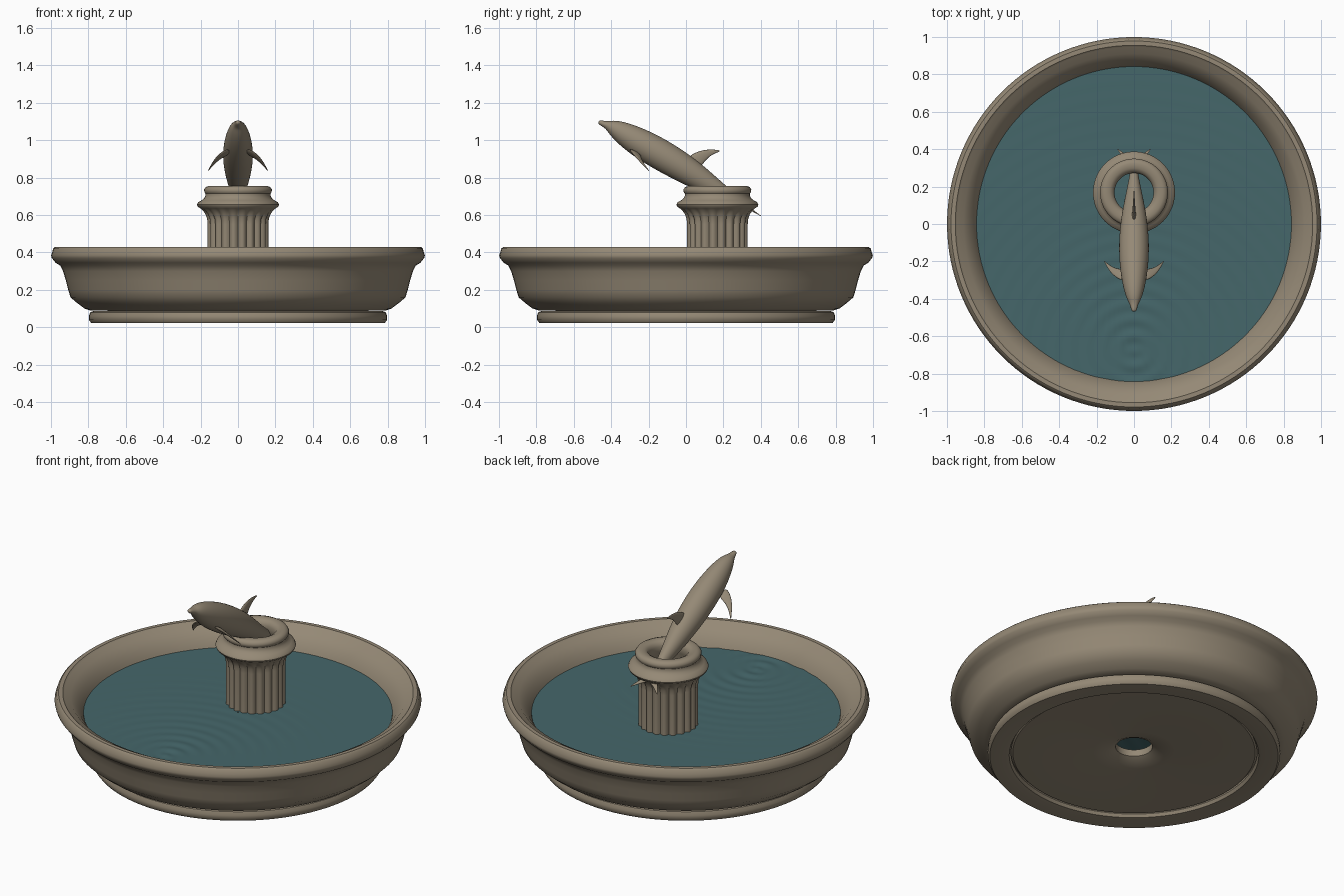
import bpy, bmesh, math
from mathutils import Vector

if "Cube" in bpy.data.objects:
    bpy.data.objects.remove(bpy.data.objects["Cube"], do_unlink=True)


def material(name, rgb):
    m = bpy.data.materials.new(name)
    m.use_nodes = True
    m.diffuse_color = (*rgb, 1)
    bsdf = m.node_tree.nodes["Principled BSDF"]
    bsdf.inputs["Base Color"].default_value = (*rgb, 1)
    bsdf.inputs["Roughness"].default_value = 0.8
    return m


STONE = material("weathered stone", (0.30, 0.25, 0.18))
WATER = material("teal water", (0.06, 0.135, 0.145))


def finish(name, bm, mat, angle=40, subdivide=0, mirror=False):
    """Turn the bmesh into a shaded object."""
    bmesh.ops.recalc_face_normals(bm, faces=bm.faces)
    mesh = bpy.data.meshes.new(name)
    bm.to_mesh(mesh)
    bm.free()
    obj = bpy.data.objects.new(name, mesh)
    bpy.context.collection.objects.link(obj)
    mesh.materials.append(mat)
    bpy.ops.object.select_all(action="DESELECT")
    obj.select_set(True)
    bpy.context.view_layer.objects.active = obj
    bpy.ops.object.shade_smooth_by_angle(angle=math.radians(angle))
    if mirror:
        mod = obj.modifiers.new("mirror", "MIRROR")
        mod.use_mirror_merge = False
    if subdivide:
        mod = obj.modifiers.new("rounding", "SUBSURF")
        mod.levels = mod.render_levels = subdivide
    return obj


def bridge(bm, a, b):
    n = len(a)
    for i in range(n):
        bm.faces.new((a[i], a[(i + 1) % n], b[(i + 1) % n], b[i]))


def loft(name, rings, mat, closed=False, caps=False, **options):
    """Skin a list of point rings."""
    bm = bmesh.new()
    loops = [[bm.verts.new(p) for p in ring] for ring in rings]
    for a, b in zip(loops, loops[1:]):
        bridge(bm, a, b)
    if closed:
        bridge(bm, loops[-1], loops[0])
    if caps:
        bm.faces.new(loops[0])
        bm.faces.new(loops[-1])
    return finish(name, bm, mat, **options)


def lathe(name, profile, mat, y=0, sides=128, flutes=0, **options):
    """Spin (radius, height, flute depth) points around a vertical axis."""
    rings = []
    for r, z, *depth in profile:
        d = depth[0] if depth else 0
        ring = []
        for i in range(sides):
            a = math.tau * i / sides
            rr = r - d * (1 - abs(math.sin(a * flutes / 2)))
            ring.append((rr * math.cos(a), y + rr * math.sin(a), z))
        rings.append(ring)
    return loft(name, rings, mat, **options)


# Basin: bowl shell with rolled rim, and floor with a drain hole
lathe("basin", [
    (0.10, 0.08), (0.14, 0.06), (0.22, 0.05), (0.66, 0.045), (0.70, 0.09),
    (0.79, 0.09), (0.82, 0.10), (0.86, 0.13), (0.895, 0.16), (0.907, 0.20),
    (0.92, 0.25), (0.935, 0.30), (0.95, 0.33), (0.975, 0.345), (0.995, 0.37),
    (0.999, 0.385), (0.993, 0.40), (0.988, 0.42), (0.978, 0.429),
    (0.955, 0.429), (0.945, 0.42), (0.91, 0.405), (0.87, 0.36),
    (0.845, 0.32), (0.82, 0.25), (0.74, 0.16), (0.10, 0.12)],
    STONE, closed=True)

# Foot ring under the bowl
lathe("foot_ring", [
    (0.67, 0.045), (0.68, 0.028), (0.70, 0.024), (0.785, 0.024), (0.797, 0.04),
    (0.797, 0.06), (0.79, 0.08), (0.77, 0.088), (0.68, 0.088)],
    STONE, closed=True)


# Water sheet with ripples spreading from one point
def ripple(x, y):
    d = math.hypot(x, y + 0.68)
    return 0.31 + 0.004 * math.cos(d * math.tau / 0.085) * math.exp(-d * 2.8)


def build_water(radius=0.85, rings=72, sides=144):
    loops = []
    for k in range(rings + 1):
        r = max(radius * k / rings, 0.002)
        pts = [(r * math.cos(math.tau * i / sides), r * math.sin(math.tau * i / sides))
               for i in range(sides)]
        loops.append([(x, y, ripple(x, y)) for x, y in pts])
    water = loft("water", loops, WATER)
    if water.data.polygons[0].normal.z < 0:
        water.data.flip_normals()


build_water()

# Hollow fluted column with flared collar and rolled lip
COLUMN_Y = 0.168
lathe("column", [
    (0.164, 0.29, 0.016), (0.164, 0.55, 0.016), (0.167, 0.58, 0.014),
    (0.176, 0.605, 0.01), (0.19, 0.625, 0.004), (0.20, 0.635), (0.215, 0.645),
    (0.219, 0.655), (0.213, 0.668), (0.195, 0.678), (0.18, 0.69),
    (0.173, 0.705), (0.173, 0.714), (0.18, 0.722), (0.181, 0.737),
    (0.172, 0.75), (0.155, 0.756), (0.13, 0.754), (0.113, 0.745),
    (0.104, 0.725), (0.104, 0.69), (0.12, 0.66), (0.12, 0.29)],
    STONE, y=COLUMN_Y, sides=160, flutes=20, closed=True)

# Dolphin body: oval sections (y, z, half height, half width) along its spine
SPINE = [
    (-0.468, 1.098, 0.008, 0.010), (-0.455, 1.093, 0.014, 0.016),
    (-0.425, 1.082, 0.020, 0.024), (-0.405, 1.076, 0.034, 0.036),
    (-0.36, 1.052, 0.056, 0.053), (-0.28, 1.005, 0.076, 0.071),
    (-0.17, 0.943, 0.086, 0.083), (-0.04, 0.867, 0.082, 0.080),
    (0.08, 0.792, 0.066, 0.062), (0.18, 0.726, 0.046, 0.040),
    (0.26, 0.680, 0.030, 0.024), (0.34, 0.632, 0.014, 0.014)]


def body_rings(sides=16):
    rings = []
    for i, (y, z, h, w) in enumerate(SPINE):
        a, b = SPINE[max(i - 1, 0)], SPINE[min(i + 1, len(SPINE) - 1)]
        along = Vector((0, b[0] - a[0], b[1] - a[1])).normalized()
        up = Vector((0, -along.z, along.y))
        rings.append([Vector((0, y, z)) + up * h * math.sin(math.tau * k / sides)
                      + Vector((w * math.cos(math.tau * k / sides), 0, 0))
                      for k in range(sides)])
    return rings


loft("dolphin_body", body_rings(), STONE, caps=True, angle=180, subdivide=2)


# Fins: lens-shaped sections between a leading and a trailing edge
def fin(name, sections, normal, mirror=False):
    n = Vector(normal).normalized()
    rings = []
    for lead, trail, thick in sections:
        lead, trail = Vector(lead), Vector(trail)
        mid = lead.lerp(trail, 0.4)
        rings.append([lead, mid + n * thick, trail, mid - n * thick])
    loft(name, rings, STONE, caps=True, angle=180, subdivide=2, mirror=mirror)


fin("dorsal_fin", [
    ((0, -0.03, 0.90), (0, 0.10, 0.83), 0.018),
    ((0, 0.02, 0.935), (0, 0.115, 0.87), 0.014),
    ((0, 0.08, 0.955), (0, 0.135, 0.902), 0.009),
    ((0, 0.14, 0.956), (0, 0.16, 0.925), 0.005),
    ((0, 0.185, 0.946), (0, 0.182, 0.938), 0.002)], (1, 0, 0))

fin("flipper", [
    ((0.045, -0.32, 0.965), (0.045, -0.22, 0.915), 0.014),
    ((0.085, -0.305, 0.945), (0.08, -0.225, 0.90), 0.012),
    ((0.12, -0.275, 0.912), (0.11, -0.22, 0.88), 0.008),
    ((0.145, -0.235, 0.87), (0.135, -0.21, 0.86), 0.005),
    ((0.163, -0.195, 0.832), (0.159, -0.195, 0.834), 0.002)],
    (0.7, 0.35, 0.6), mirror=True)

fin("tail_fluke", [
    ((0.001, 0.30, 0.66), (0.001, 0.37, 0.617), 0.012),
    ((0.035, 0.32, 0.645), (0.03, 0.375, 0.612), 0.009),
    ((0.065, 0.355, 0.624), (0.055, 0.388, 0.604), 0.005),
    ((0.095, 0.405, 0.592), (0.09, 0.405, 0.592), 0.002)],
    (0, 0.5, 0.85), mirror=True)
